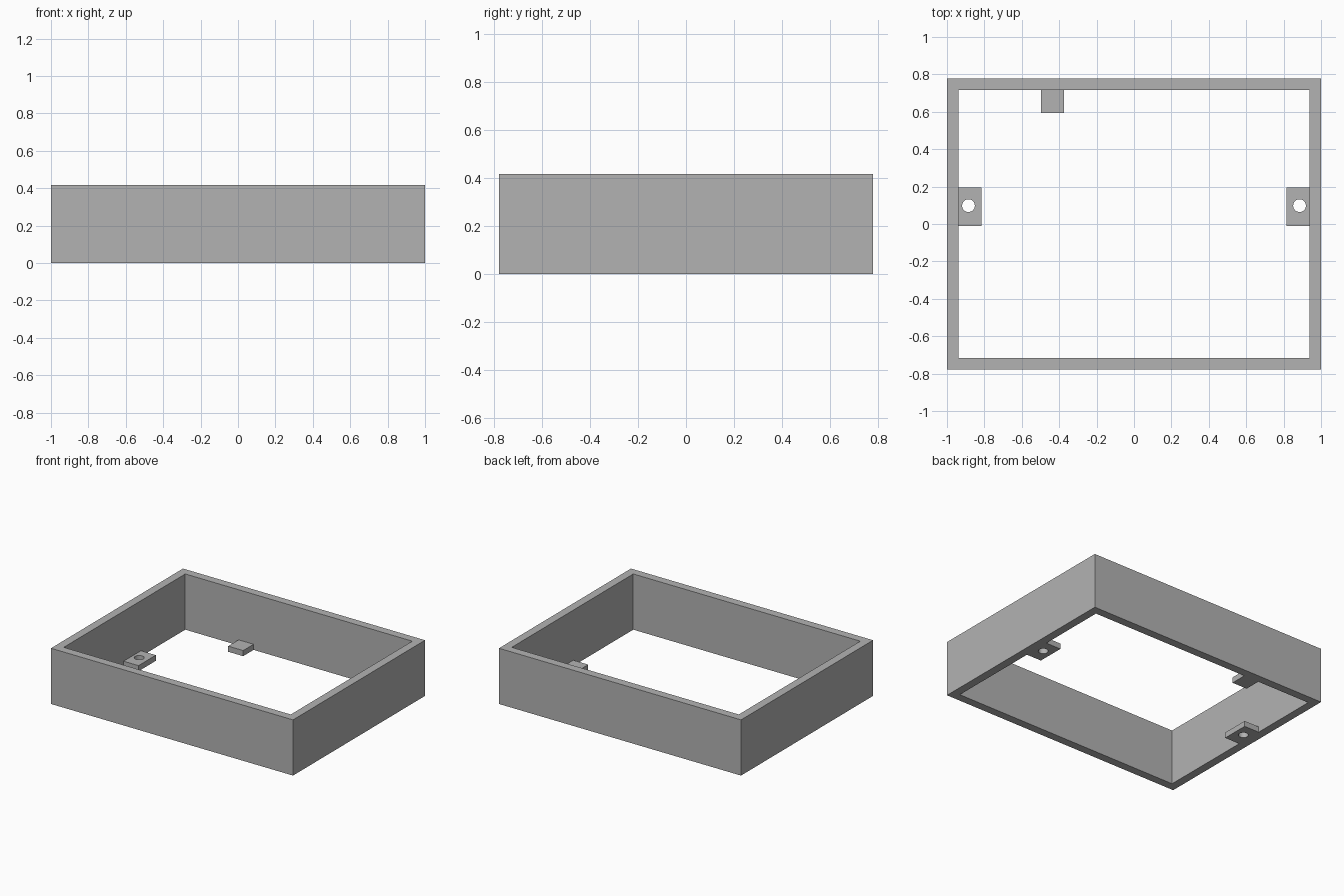
import bpy, bmesh
from math import cos, sin, tau

cube = bpy.data.objects.get("Cube")
if cube:
    bpy.data.objects.remove(cube, do_unlink=True)

grey = bpy.data.materials.new("plain_grey")
grey.use_nodes = True
colour = (0.45, 0.45, 0.45, 1)
grey.diffuse_color = colour
grey.node_tree.nodes["Principled BSDF"].inputs["Base Color"].default_value = colour


def rectangle(x0, x1, y0, y1):
    return [(x0, y0), (x1, y0), (x1, y1), (x0, y1)]


def circle(x, y, radius, sides=32):
    return [(x + radius * cos(tau * i / sides), y + radius * sin(tau * i / sides))
            for i in range(sides)]


def plate(name, height, *outlines):
    """Extrude filled outlines up from the ground; inner outlines become holes."""
    curve = bpy.data.curves.new(name + "_profile", "CURVE")
    curve.dimensions = "2D"
    curve.fill_mode = "BOTH"
    curve.extrude = height / 2
    for outline in outlines:
        spline = curve.splines.new("POLY")
        spline.points.add(len(outline) - 1)
        for point, (x, y) in zip(spline.points, outline):
            point.co = (x, y, 0, 1)
        spline.use_cyclic_u = True
    profile = bpy.data.objects.new(name + "_profile", curve)
    bpy.context.collection.objects.link(profile)
    bpy.context.view_layer.update()
    graph = bpy.context.evaluated_depsgraph_get()
    mesh = bpy.data.meshes.new_from_object(profile.evaluated_get(graph))
    bpy.data.objects.remove(profile, do_unlink=True)
    bpy.data.curves.remove(curve)

    # Weld caps to sides and rest the part on the ground
    bm = bmesh.new()
    bm.from_mesh(mesh)
    bmesh.ops.remove_doubles(bm, verts=bm.verts, dist=0.0001)
    bmesh.ops.translate(bm, verts=bm.verts, vec=(0, 0, height / 2))
    bmesh.ops.recalc_face_normals(bm, faces=bm.faces)
    for face in bm.faces:
        face.smooth = False
        face.material_index = 0
    bm.to_mesh(mesh)
    bm.free()
    mesh.name = name
    mesh.materials.clear()
    mesh.materials.append(grey)
    part = bpy.data.objects.new(name, mesh)
    bpy.context.collection.objects.link(part)
    return part


half_x, half_y, wall = 1.0, 0.779, 0.062
in_x, in_y = half_x - wall, half_y - wall
tab_height = 0.042

# Open rectangular frame
plate("frame", 0.416,
      rectangle(-half_x, half_x, -half_y, half_y),
      rectangle(-in_x, in_x, -in_y, in_y))

# Drilled mounting tabs on both side walls
for name, side in (("left_tab", 1), ("right_tab", -1)):
    x0, x1 = sorted((side * 0.815, side * in_x))
    plate(name, tab_height,
          rectangle(x0, x1, -0.01, 0.195),
          circle(side * 0.885, 0.098, 0.034))

# Plain tab on the back wall
plate("back_tab", tab_height, rectangle(-0.497, -0.373, 0.594, in_y))
